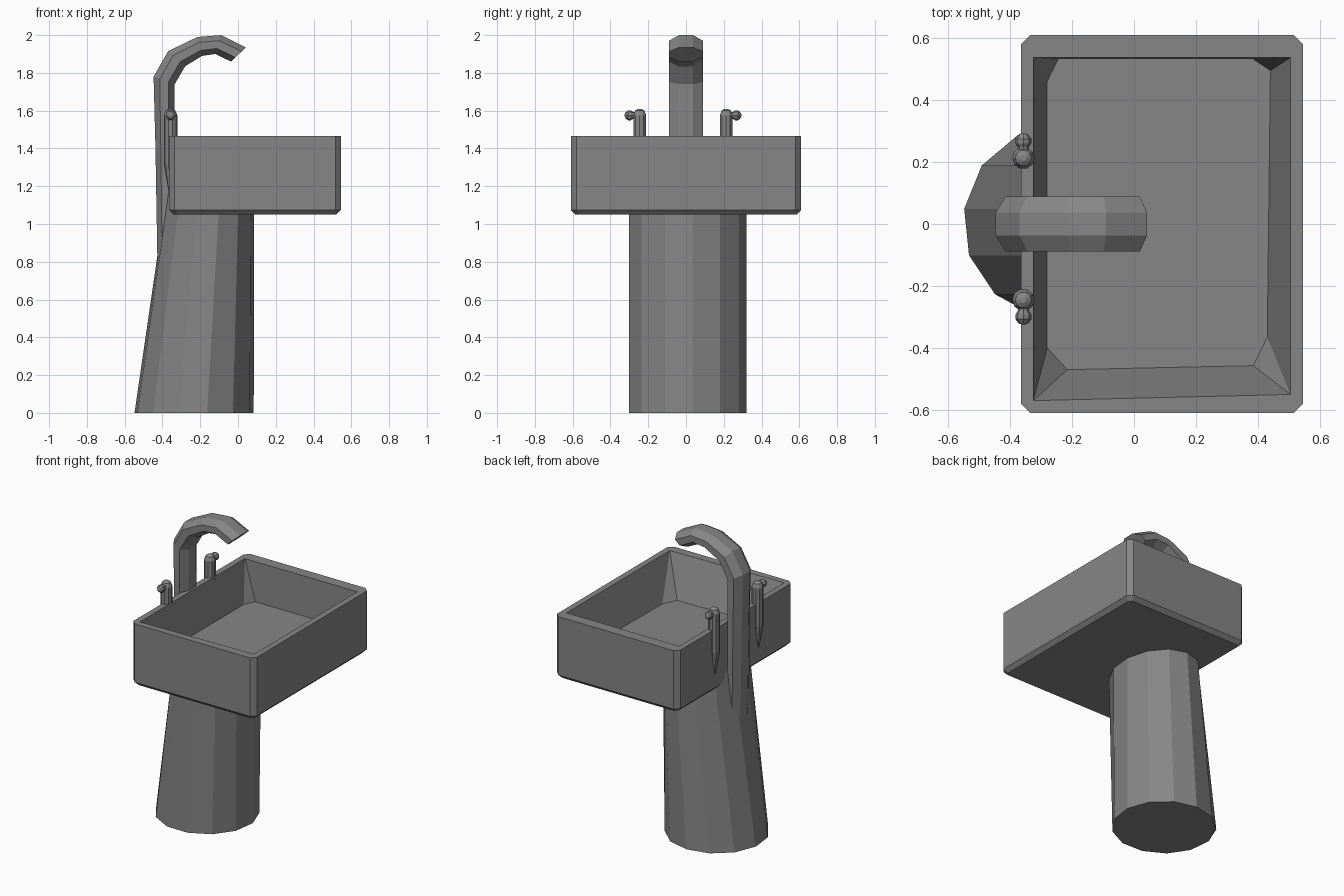
import bpy, bmesh, math
from mathutils import Vector

if "Cube" in bpy.data.objects:
    bpy.data.objects.remove(bpy.data.objects["Cube"])

grey = bpy.data.materials.new("grey_ceramic")
grey.diffuse_color = (0.24, 0.24, 0.24, 1)
grey.use_nodes = True
grey.node_tree.nodes["Principled BSDF"].inputs["Base Color"].default_value = grey.diffuse_color


def loft(name, rings, cap_start=True, cap_end=True):
    """Skin a list of equal-length rings into one flat-shaded object."""
    bm = bmesh.new()
    vs = [[bm.verts.new(p) for p in r] for r in rings]
    n = len(rings[0])
    for a, b in zip(vs, vs[1:]):
        for i in range(n):
            j = (i + 1) % n
            bm.faces.new((a[i], a[j], b[j], b[i]))
    if cap_start:
        bm.faces.new(vs[0][::-1])
    if cap_end:
        bm.faces.new(vs[-1])
    bmesh.ops.remove_doubles(bm, verts=bm.verts, dist=0.0001)
    bmesh.ops.recalc_face_normals(bm, faces=bm.faces)
    me = bpy.data.meshes.new(name)
    bm.to_mesh(me)
    bm.free()
    me.materials.append(grey)
    ob = bpy.data.objects.new(name, me)
    bpy.context.collection.objects.link(ob)
    return ob


def octagon(x0, x1, y0, y1, c, z):
    """Rectangle with cut corners, counter-clockwise from lower left."""
    return [(x0, y0 + c, z), (x0 + c, y0, z), (x1 - c, y0, z), (x1, y0 + c, z),
            (x1, y1 - c, z), (x1 - c, y1, z), (x0 + c, y1, z), (x0, y1 - c, z)]


# Basin: chamfered box with a sloped hollow
corners = [(-0.325, -0.57), (0.505, -0.55), (0.505, 0.537), (-0.325, 0.537)]
opening = [(x, y, 1.465) for x, y in corners for _ in range(2)]
floor = [(x, y, 1.2) for x, y in [(-0.28, -0.40), (-0.215, -0.47), (0.385, -0.457), (0.43, -0.365),
                                  (0.44, 0.495), (0.385, 0.532), (-0.245, 0.532), (-0.28, 0.46)]]
opening = [opening[i] for i in (0, 1, 2, 3, 4, 5, 6, 7)]
loft("basin", [octagon(-0.34, 0.52, -0.585, 0.585, 0.02, 1.05),
               octagon(-0.365, 0.545, -0.61, 0.61, 0.03, 1.075),
               octagon(-0.365, 0.545, -0.61, 0.61, 0.03, 1.465),
               opening, floor])

# Pedestal: 13 sides, back leans forward into the basin wall
base, top = [], []
for i in range(13):
    a = math.radians(172) + i * math.tau / 13
    x, y = -0.233 + 0.318 * math.cos(a), 0.005 + 0.315 * math.sin(a)
    z = 1.3 if x < -0.5 else 1.12
    base.append((x, y, 0))
    top.append((0.085 + (x - 0.085) * (1 - 0.23 * z), y, z))
loft("pedestal", [base, top], cap_end=False)

# Spout: flattened octagonal tube given by outer and inner edge points (x, z)
edges = [((-0.425, 0.7), (-0.34, 0.7)), ((-0.437, 1.4), (-0.34, 1.4)),
         ((-0.447, 1.78), (-0.335, 1.74)), ((-0.37, 1.915), (-0.28, 1.835)),
         ((-0.215, 1.99), (-0.19, 1.89)), ((-0.09, 2.0), (-0.12, 1.9)),
         ((0.042, 1.935), (-0.037, 1.86))]
rings = []
for (ox, oz), (ix, iz) in edges:
    mid = Vector(((ox + ix) / 2, 0, (oz + iz) / 2))
    half = Vector(((ox - ix) / 2, 0, (oz - iz) / 2))
    ring = []
    for k in range(8):
        a = math.tau * (k + 0.5) / 8
        s = 1 / math.cos(math.pi / 8)
        ring.append(mid + half * (math.cos(a) * s) + Vector((0, 0.089 * math.sin(a) * s, 0)))
    rings.append(ring)
loft("spout", rings)


def turned(name, origin, axis, profile, sides=8):
    """Round part along +z or +-y from (radius, distance) pairs."""
    rings = []
    for r, d in profile:
        ring = []
        for k in range(sides):
            a = math.tau * k / sides
            u, v = r * math.cos(a), r * math.sin(a)
            off = Vector((u, v, d)) if axis == 0 else Vector((u, axis * d, v))
            ring.append(Vector(origin) + off)
        rings.append(ring)
    loft(name, rings)


# Two taps: domed post with a small rounded lever pointing outwards
for side, y in ((1, 0.213), (-1, -0.245)):
    tag = "left" if side > 0 else "right"
    turned(tag + "_tap_post", (-0.357, y, 0), 0,
           [(0.004, 1.13), (0.036, 1.32), (0.036, 1.575), (0.026, 1.6), (0.01, 1.61)], 10)
    turned(tag + "_tap_lever", (-0.357, y, 1.575), side,
           [(0.018, 0.0), (0.018, 0.035), (0.026, 0.047), (0.026, 0.062), (0.016, 0.075), (0.005, 0.08)])
